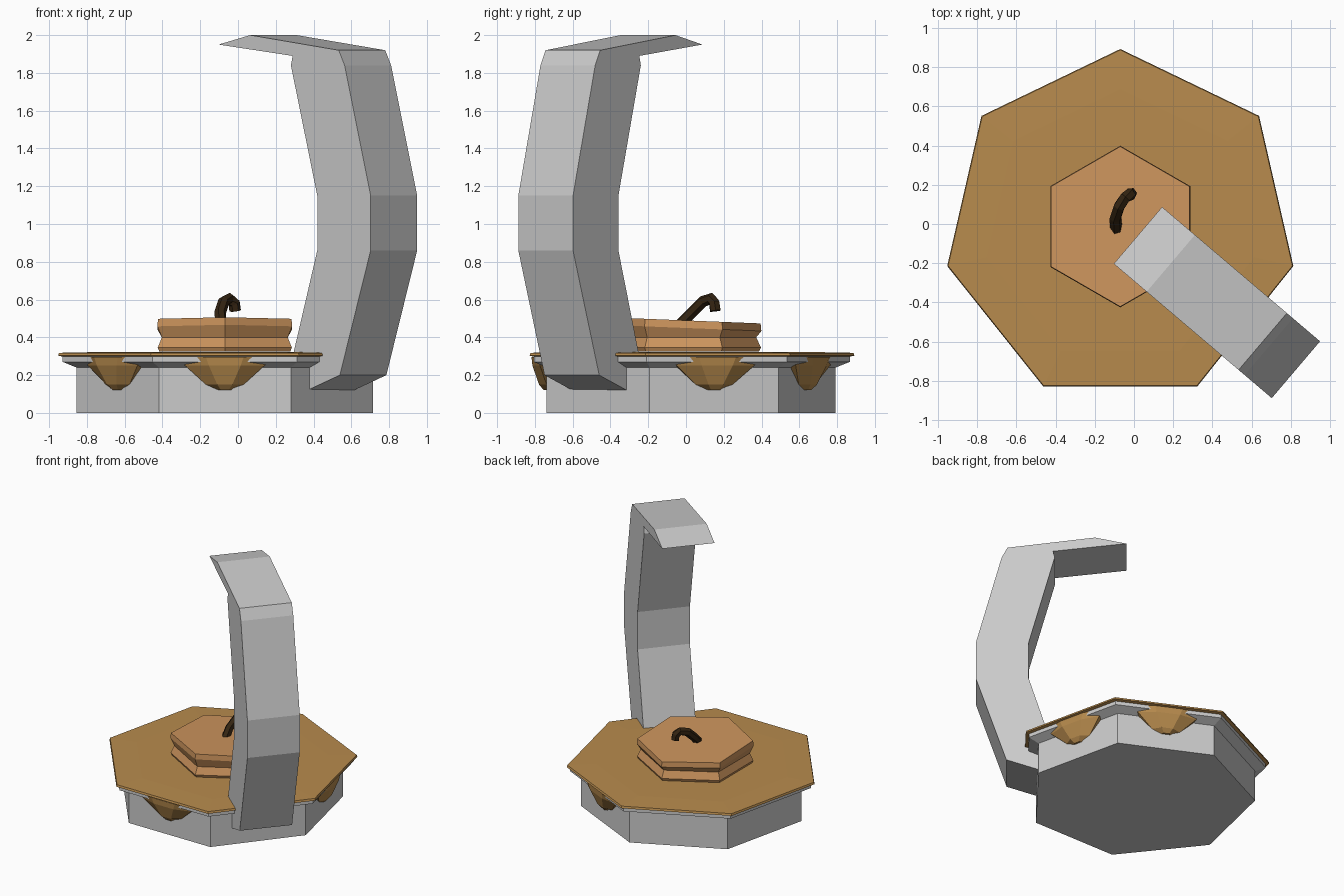
import bpy, bmesh, math
from mathutils import Vector, Matrix

if "Cube" in bpy.data.objects:
    bpy.data.objects.remove(bpy.data.objects["Cube"])

CX, CY = -0.07, -0.013


def material(name, rgb):
    m = bpy.data.materials.new(name)
    m.diffuse_color = (*rgb, 1)
    m.use_nodes = True
    m.node_tree.nodes["Principled BSDF"].inputs["Base Color"].default_value = m.diffuse_color
    return m


def add_object(name, bm, mat=None):
    bmesh.ops.recalc_face_normals(bm, faces=bm.faces)
    me = bpy.data.meshes.new(name)
    bm.to_mesh(me)
    bm.free()
    if mat:
        me.materials.append(mat)
    ob = bpy.data.objects.new(name, me)
    bpy.context.collection.objects.link(ob)
    return ob


def loft(name, rings, mat=None):
    """Skin a list of equal-length point rings and cap both ends."""
    bm = bmesh.new()
    vs = [[bm.verts.new(p) for p in r] for r in rings]
    n = len(vs[0])
    for a, b in zip(vs, vs[1:]):
        for i in range(n):
            j = (i + 1) % n
            bm.faces.new((a[i], a[j], b[j], b[i]))
    bm.faces.new(vs[0])
    bm.faces.new(vs[-1])
    return add_object(name, bm, mat)


def stack(name, sides, profile, mat=None, tilt=0.0):
    """Polygonal turned shape; the last two rings can tilt along y."""
    rings = []
    for k, (r, z) in enumerate(profile):
        t = tilt if k >= len(profile) - 2 else 0
        ring = []
        for i in range(sides):
            a = math.pi / 2 + 2 * math.pi * i / sides
            y = r * math.sin(a)
            ring.append((CX + r * math.cos(a), CY + y, z + t * y))
        rings.append(ring)
    return loft(name, rings, mat)


syrup = material("golden_brown", (0.48, 0.26, 0.075))
bread = material("tan_orange", (0.61, 0.30, 0.11))
dark = material("dark_brown", (0.035, 0.018, 0.006))

# Seven-sided base with flared rim
stack("base", 7, [(0.805, 0), (0.805, 0.24), (0.88, 0.27), (0.88, 0.3)])

# Thin brown top plate
stack("top_plate", 7, [(0.875, 0.297), (0.905, 0.303), (0.9, 0.318), (0.7, 0.322)], syrup)

# Drips running down four of the base faces
for k, angle in enumerate((218.6, 270, 12.9, 64.3)):
    rot = Matrix.Rotation(math.radians(angle), 4, 'Z')
    rows = []
    for z, half, out in ((0.295, 0.25, 0.805), (0.25, 0.21, 0.80), (0.15, 0.10, 0.765), (0.12, 0.05, 0.74)):
        pts = ((0.70, -half), (out - 0.04, -half), (out, -half * 0.4),
               (out, half * 0.4), (out - 0.04, half), (0.70, half))
        rows.append([rot @ Vector((x, y, z)) + Vector((CX, CY, 0)) for x, y in pts])
    loft(f"drip_{k + 1}", rows, syrup)

# Six-sided disc with a waist and a slightly tilted top
stack("disc", 6, [(0.40, 0.325), (0.41, 0.345), (0.385, 0.40), (0.412, 0.45), (0.408, 0.49)],
      bread, tilt=-0.04)

# Curled stem
path = [Vector(p) for p in ((-0.09, -0.03, 0.47), (-0.095, 0.03, 0.53), (-0.075, 0.09, 0.59),
                            (-0.045, 0.135, 0.605), (-0.02, 0.15, 0.58), (-0.015, 0.155, 0.54))]
rings = []
for i, p in enumerate(path):
    d = (path[min(i + 1, len(path) - 1)] - path[max(i - 1, 0)]).normalized()
    u = d.cross(Vector((0.9, -0.4, 0))).normalized()
    v = d.cross(u)
    rings.append([p + 0.031 * (math.cos(a) * u + math.sin(a) * v)
                  for a in (2 * math.pi * s / 6 for s in range(6))])
loft("stem", rings, dark)

# Tall bent arm: side profile (distance from tip, height) swept across its width
profile = [(0, 1.95), (0.22, 2.0), (0.835, 1.92), (0.876, 1.84), (1.057, 1.15), (1.057, 0.86),
           (0.843, 0.2), (0.5, 0.078), (0.47, 0.15), (0.686, 0.86), (0.686, 1.15),
           (0.503, 1.84), (0.515, 1.89)]
along = Vector((0.762, -0.648, 0))
across = Vector((0.648, 0.762, 0))
tip = Vector((0.02, -0.058, 0))
loft("arm", [[tip + along * s + across * w + Vector((0, 0, z)) for s, z in profile]
             for w in (-0.19, 0.19)])
